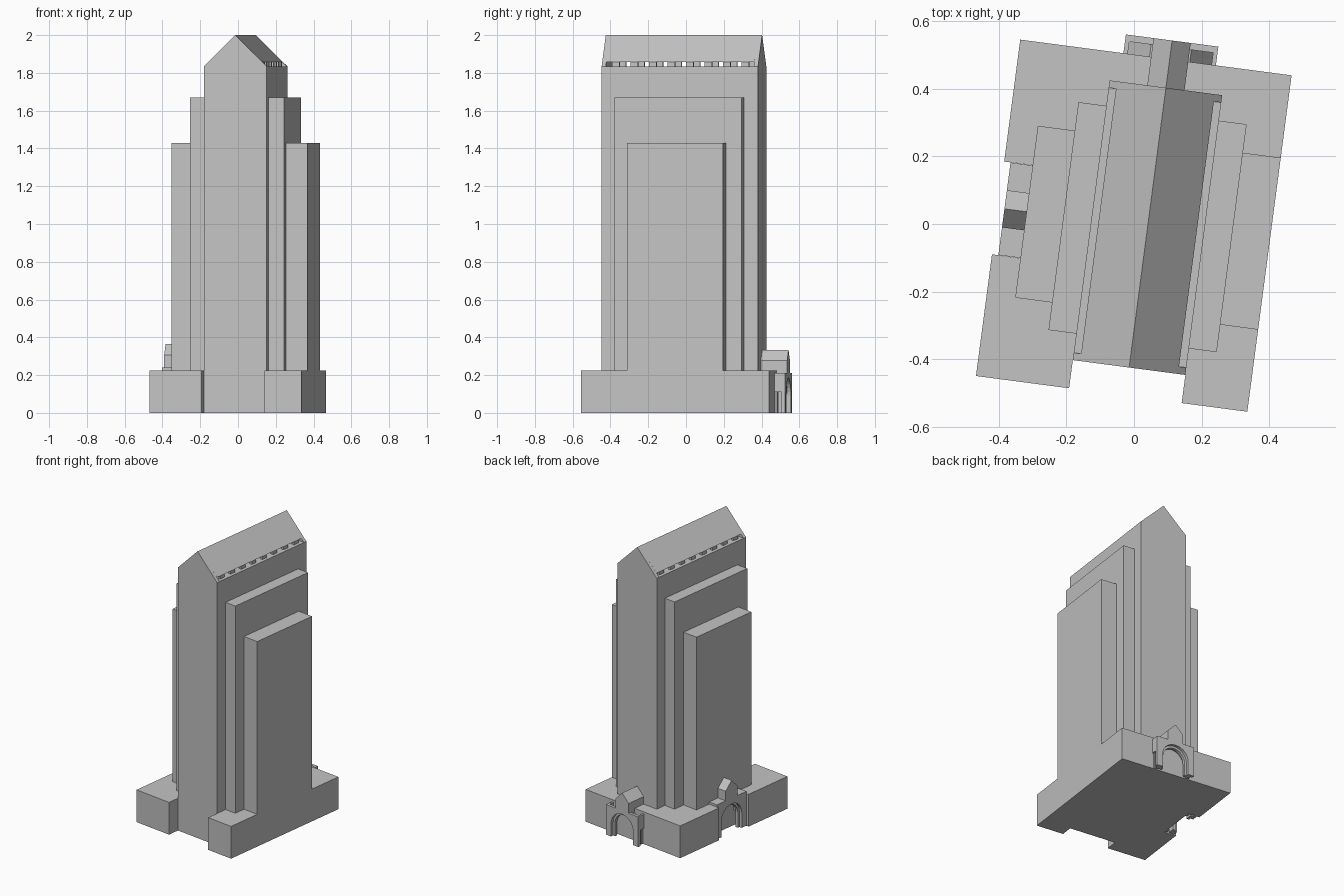
import bpy, bmesh, math
from mathutils import Matrix

cube = bpy.data.objects.get("Cube")
if cube:
    bpy.data.objects.remove(cube, do_unlink=True)

stone = bpy.data.materials.new("pale_stone")
stone.use_nodes = True
GREY = (0.55, 0.55, 0.55, 1)
stone.diffuse_color = GREY
stone.node_tree.nodes["Principled BSDF"].inputs["Base Color"].default_value = GREY

TURN = Matrix.Rotation(math.radians(-7.5), 4, "Z")   # whole building is turned slightly
UPRIGHT = Matrix.Identity(4)
PLAN = Matrix(((1, 0, 0, 0), (0, 0, 1, 0), (0, 1, 0, 0), (0, 0, 0, 1)))


def prism(name, profile, d0, d1, frame=UPRIGHT):
    """Extrude an (across, up) profile from depth d0 to d1 in the given frame."""
    bm = bmesh.new()
    near = [bm.verts.new((u, d0, z)) for u, z in profile]
    far = [bm.verts.new((u, d1, z)) for u, z in profile]
    bm.faces.new(near)
    bm.faces.new(far[::-1])
    n = len(profile)
    for i in range(n):
        j = (i + 1) % n
        bm.faces.new((near[i], far[i], far[j], near[j]))
    bm.transform(TURN @ frame)
    bmesh.ops.recalc_face_normals(bm, faces=bm.faces)
    mesh = bpy.data.meshes.new(name)
    bm.to_mesh(mesh)
    bm.free()
    mesh.materials.append(stone)
    obj = bpy.data.objects.new(name, mesh)
    bpy.context.collection.objects.link(obj)
    return obj


def box(name, x0, x1, y0, y1, z0, z1, frame=UPRIGHT):
    return prism(name, [(x0, z0), (x1, z0), (x1, z1), (x0, z1)], y0, y1, frame)


def arch(radius, spring, steps=14):
    """Inner edge of a round arch, right foot to left foot."""
    curve = [(radius * math.cos(math.pi * i / steps),
              spring + radius * math.sin(math.pi * i / steps)) for i in range(steps + 1)]
    return [(radius, 0)] + curve + [(-radius, 0)]


# Podium with a front recess and a left recess for the side gate
FRONT, BACK, LOW = -0.423, 0.412, 0.225
X0, X1, MID = -0.127, 0.209, 0.041
plan = [(-0.405, -0.507), (X0, -0.507), (X0, FRONT), (X1, FRONT), (X1, -0.507),
        (0.405, -0.507), (0.405, 0.497), (-0.405, 0.497), (-0.405, 0.133),
        (-0.32, 0.133), (-0.32, -0.144), (-0.405, -0.144)]
prism("podium", plan, 0, LOW, PLAN)

# Stepped tower
EAVE, RIDGE = 1.835, 2.0
box("tower_core", X0, X1, FRONT, BACK, LOW, EAVE)
box("upper_setback", -0.21, 0.292, -0.344, 0.336, LOW, 1.67)
box("lower_setback", -0.32, 0.405, -0.262, 0.251, LOW, 1.43)

# Roof with full gable ends and an open gallery below the eaves
INSET, END = 0.022, 0.022
HEAD = EAVE + INSET
prism("roof", [(X0 + INSET, HEAD), (X1 - INSET, HEAD), (MID, RIDGE)], FRONT + END, BACK - END)
for name, y in (("front_gable", FRONT), ("back_gable", BACK - END)):
    prism(name, [(X0, EAVE), (X1, EAVE), (MID, RIDGE)], y, y + END)
POSTS = 8
pitch = (BACK - FRONT - 2 * END) / POSTS
for side, x in (("right", X0 + INSET), ("left", X1 - INSET - 0.02)):
    for i in range(POSTS):
        y = FRONT + END + pitch * (i + 0.5)
        box(f"{side}_gallery_post_{i + 1}", x, x + 0.02, y - 0.02, y + 0.02, EAVE, HEAD)


def gate(label, frame, depth, lift, gable_start, solid):
    """Arched gatehouse with stepped arch, shoulders and a gabled centre."""
    half, top, gab = 0.138, 0.21 + lift, 0.0555
    face = depth - 0.02
    prism(label + "_arch_front", [(-half, 0), (-half, top), (half, top), (half, 0)]
          + arch(0.095, 0.09 + lift / 2), face, depth, frame)
    # inner arch order with sloping shoulders
    s = 0.125
    prism(label + "_inner_arch", [(-s, 0), (-s, 0.11), (-0.06, top - 0.012),
          (0.06, top - 0.012), (s, 0.11), (s, 0)] + arch(0.08, 0.09 + lift / 2),
          face - 0.02, face, frame)
    prism(label + "_vault", [(-s, 0.11), (-0.06, top - 0.014), (0.06, top - 0.014), (s, 0.11)]
          + arch(0.09, 0.09 + lift / 2)[3:-3], 0, face - 0.02, frame)
    for sign in (-1, 1):
        inner = sign * (half - (0.05 if solid else 0.013))
        a, b = sorted((sign * half, inner))
        box(label + "_side_wall", a, b, 0, face, 0.11, top, frame)
        c = sign * 0.118
        box(label + "_pier", c - 0.01, c + 0.01, 0, 0.012, 0, 0.11, frame)
    if solid:
        box(label + "_shoulder_slab", -half, half, 0, face, top - 0.02, top, frame)
    eave = top + 0.067
    prism(label + "_gable", [(-gab, top - 0.015), (gab, top - 0.015), (gab, eave),
          (0, eave + 0.057), (-gab, eave)], gable_start, depth, frame)


gate("back_gate", Matrix.Translation((MID, 0.497, 0)), 0.056, 0, BACK - 0.497, False)
gate("right_gate", Matrix.Translation((-0.32, -0.0055, 0)) @ Matrix.Rotation(math.pi / 2, 4, "Z"),
     0.066, 0.03, 0, True)
